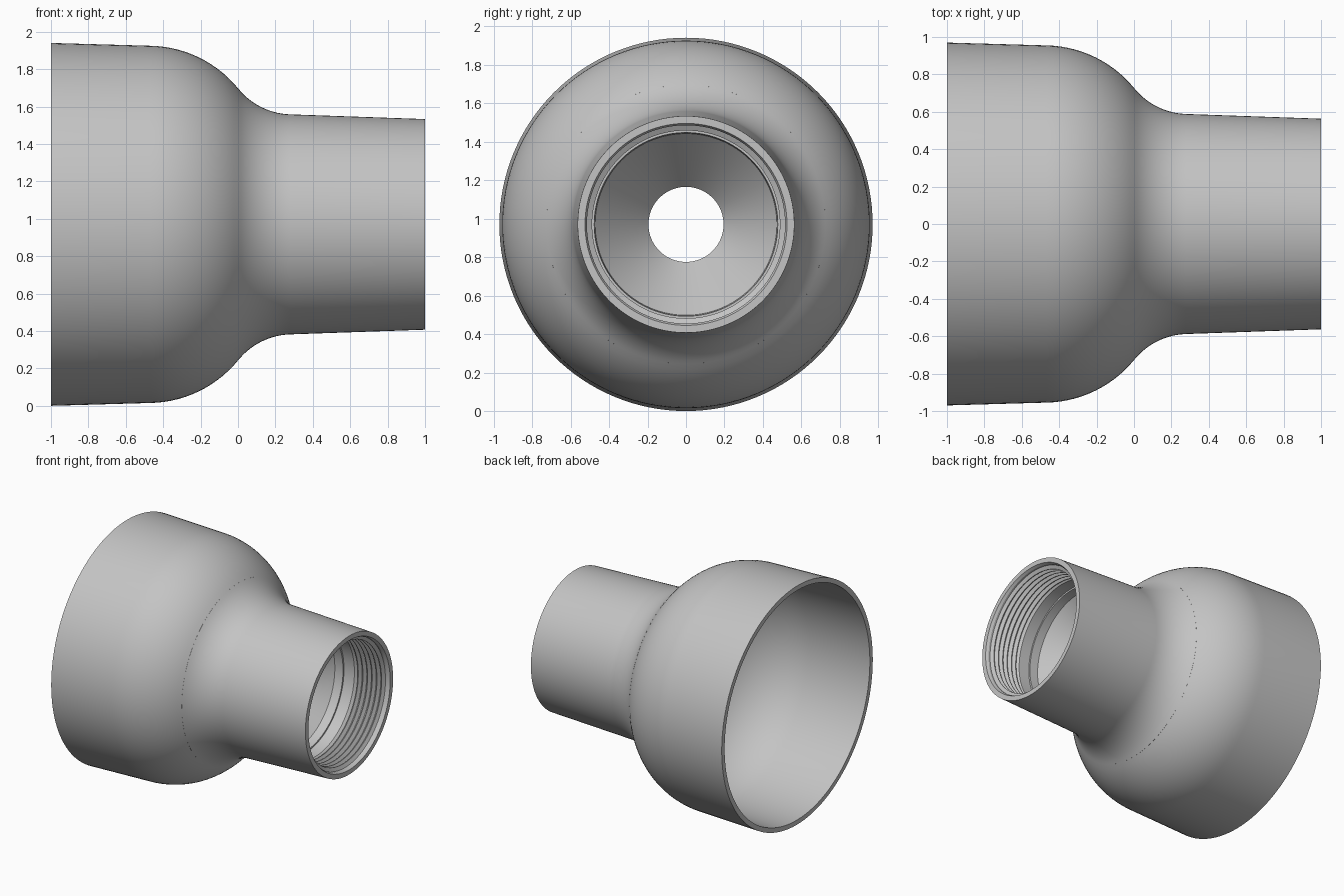
import bpy, bmesh, math

if "Cube" in bpy.data.objects:
    bpy.data.objects.remove(bpy.data.objects["Cube"])

AXIS_Z = 0.97
SIDES = 128

# Single grey material
grey = bpy.data.materials.new("plain grey")
grey.use_nodes = True
COLOUR = (0.55, 0.55, 0.55, 1)
grey.diffuse_color = COLOUR
grey.node_tree.nodes["Principled BSDF"].inputs["Base Color"].default_value = COLOUR


def arc(cx, cr, radius, start, end, steps=14):
    """Points (x, r) on an arc; angles in degrees from the +r direction."""
    angles = [math.radians(start + (end - start) * i / steps) for i in range(steps + 1)]
    return [(cx + radius * math.sin(a), cr + radius * math.cos(a)) for a in angles]


def revolve(name, profile):
    """Spin a closed (x, r) profile around the lengthwise axis."""
    bm = bmesh.new()
    rings = []
    for x, r in profile:
        rings.append([bm.verts.new((x, r * math.cos(t), AXIS_Z + r * math.sin(t)))
                      for t in (2 * math.pi * k / SIDES for k in range(SIDES))])
    for a, b in zip(rings, rings[1:] + rings[:1]):
        for k in range(SIDES):
            n = (k + 1) % SIDES
            bm.faces.new((a[k], a[n], b[n], b[k]))
    bmesh.ops.recalc_face_normals(bm, faces=bm.faces)
    mesh = bpy.data.meshes.new(name)
    bm.to_mesh(mesh)
    bm.free()
    mesh.materials.append(grey)
    obj = bpy.data.objects.new(name, mesh)
    bpy.context.collection.objects.link(obj)
    bpy.ops.object.select_all(action='DESELECT')
    obj.select_set(True)
    bpy.context.view_layer.objects.active = obj
    bpy.ops.object.shade_smooth_by_angle(angle=math.radians(25))
    return obj


# Outer skin: tapered cup, rounded shoulder, fillet, tapered neck
outer = [(-1, 0.97)]
outer += arc(-0.48, 0.335, 0.62, 1, 51)
outer += arc(0.29, 0.958, 0.37, 231, 182)
outer += [(1, 0.563)]

# Neck bore: chamfered mouth, thread ridges, plain bore, small step
bore = [(1, 0.525), (0.98, 0.515)]
PITCH = 0.042
for i in range(6):
    x = 0.965 - i * PITCH
    bore += [(x, 0.515), (x - 0.015, 0.488), (x - 0.021, 0.488), (x - 0.036, 0.515)]
bore += [(0.70, 0.495), (0.61, 0.49), (0.61, 0.477), (0.54, 0.472)]

# Funnel down to the throat, then the hollow of the cup
throat = [(0.23, 0.195), (0.19, 0.195)]
cup = arc(-0.48, 0.335, 0.58, 75, 2, 20) + [(-1, 0.932)]

revolve("reducer_body", outer + bore + throat + cup)
